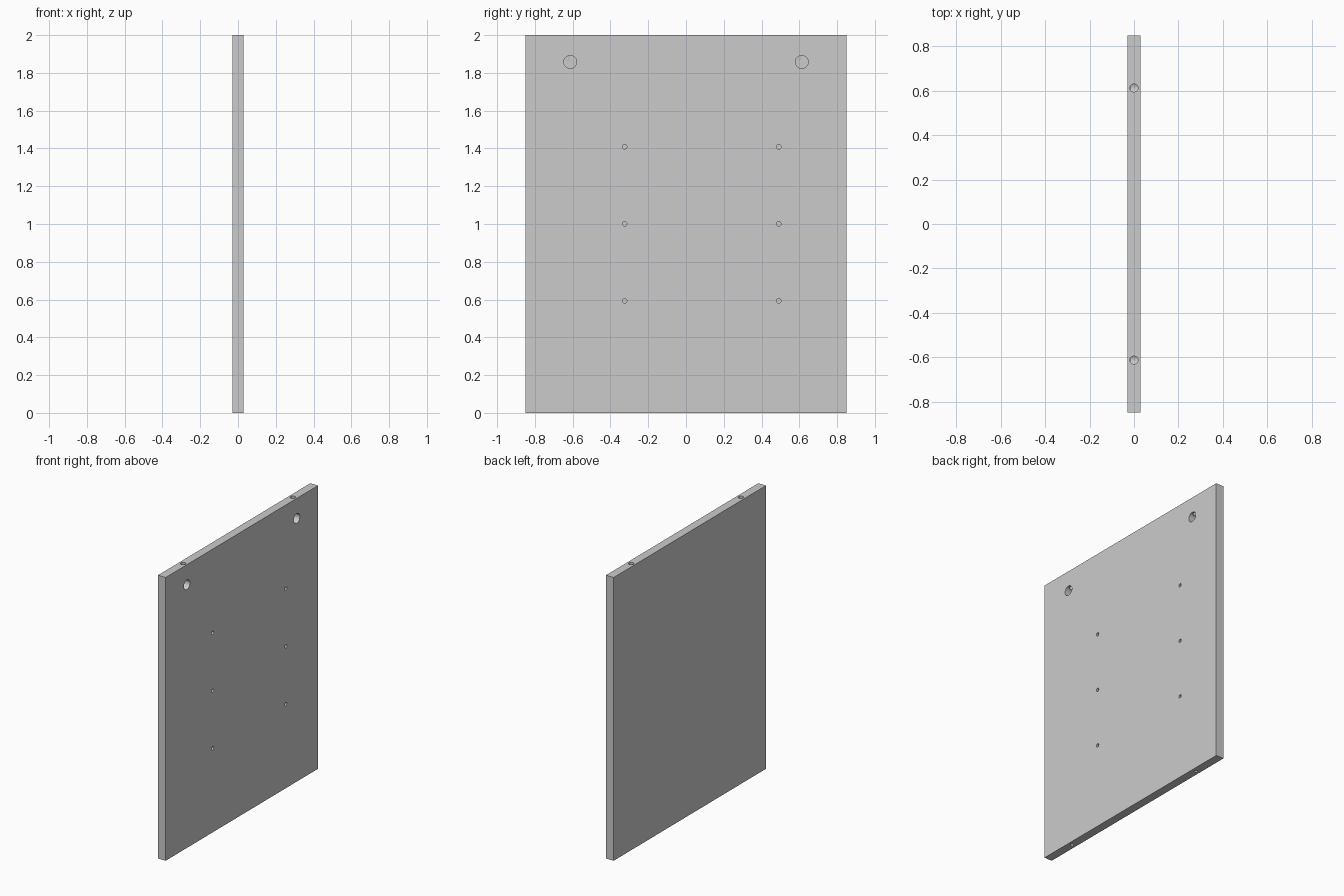
import bpy, math

if "Cube" in bpy.data.objects:
    bpy.data.objects.remove(bpy.data.objects["Cube"])

HALF_T, HALF_W, HEIGHT = 0.03, 0.85, 2.0

# Board
bpy.ops.mesh.primitive_cube_add(size=1, location=(0, 0, HEIGHT / 2))
panel = bpy.context.object
panel.name = "side_panel"
panel.scale = (2 * HALF_T, 2 * HALF_W, HEIGHT)
bpy.ops.object.transform_apply(location=True, rotation=False, scale=True)


def drill(name, centre, radius, length, along_x=False):
    """Cut a cylindrical hole, centred at the given point, out of the panel."""
    rot = (0, math.pi / 2, 0) if along_x else (0, 0, 0)
    bpy.ops.mesh.primitive_cylinder_add(vertices=32, radius=radius, depth=length,
                                        location=centre, rotation=rot)
    cutter = bpy.context.object
    cutter.name = name
    cutter.hide_render = True
    mod = panel.modifiers.new(name, 'BOOLEAN')
    mod.operation = 'DIFFERENCE'
    mod.solver = 'EXACT'
    mod.object = cutter
    bpy.context.view_layer.objects.active = panel
    bpy.ops.object.modifier_apply(modifier=mod.name)
    bpy.data.objects.remove(cutter)


def drill_face(name, y, z, radius, depth):
    """Blind hole into the +x face."""
    drill(name, (HALF_T, y, z), radius, 2 * depth, True)


for y in (-0.613, 0.613):
    # Fastener pockets, with bolt holes from the top edge running into them
    drill_face("fastener_pocket", y, 1.858, 0.034, 0.046)
    drill("bolt_hole", (0, y, HEIGHT), 0.018, 0.26)
    # Screw holes in the bottom edge
    drill("screw_hole", (0, y, 0), 0.011, 0.28)

# Two columns of rail holes
for y in (-0.325, 0.491):
    for z in (0.593, 1.001, 1.409):
        drill_face("rail_hole", y, z, 0.012, 0.04)

# Smooth hole walls, sharp edges
bpy.ops.object.select_all(action='DESELECT')
panel.select_set(True)
bpy.context.view_layer.objects.active = panel
bpy.ops.object.shade_smooth_by_angle(angle=math.radians(30))
